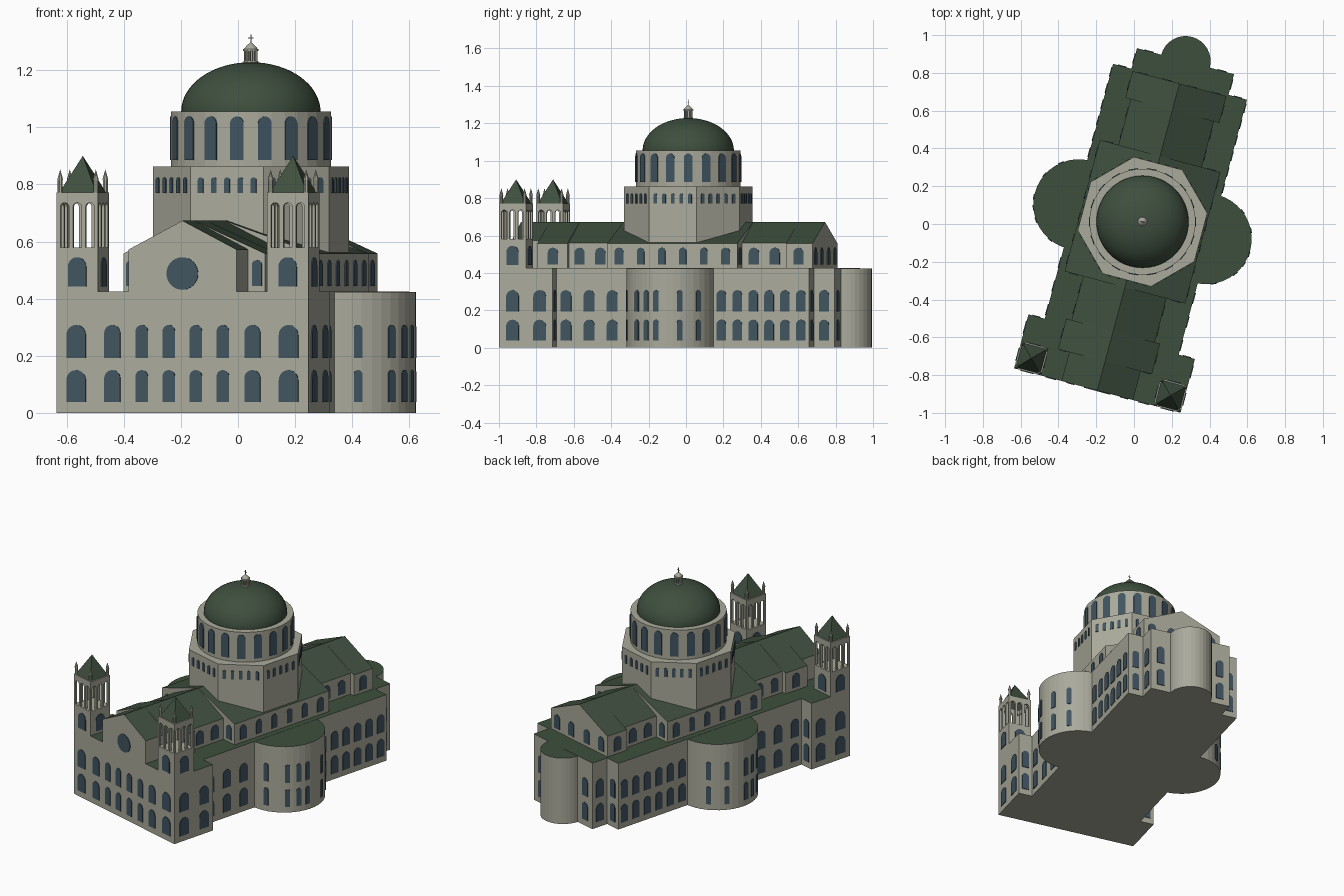
import bpy, bmesh, math
from mathutils import Matrix, Vector

if "Cube" in bpy.data.objects:
    bpy.data.objects.remove(bpy.data.objects["Cube"])

# Whole building is turned on the ground and shifted to centre
PLACE = Matrix.Translation((0.045, 0.012, 0)) @ Matrix.Rotation(math.radians(-15), 4, 'Z')


def material(name, rgb):
    m = bpy.data.materials.new(name)
    m.diffuse_color = (*rgb, 1)
    m.use_nodes = True
    m.node_tree.nodes["Principled BSDF"].inputs["Base Color"].default_value = m.diffuse_color
    return m


STONE = material("pale_stone", (0.40, 0.40, 0.33))
GREEN = material("green_roof", (0.048, 0.078, 0.048))
GLASS = material("dark_blue_glass", (0.052, 0.09, 0.118))


def finish(name, bm, mats, smooth=False):
    """Second material, if any, goes on upward faces."""
    bmesh.ops.recalc_face_normals(bm, faces=bm.faces)
    if len(mats) > 1:
        for f in bm.faces:
            f.material_index = 1 if f.normal.z > 0.5 else 0
    bm.transform(PLACE)
    me = bpy.data.meshes.new(name)
    bm.to_mesh(me)
    bm.free()
    for m in mats:
        me.materials.append(m)
    for p in me.polygons:
        p.use_smooth = smooth
    ob = bpy.data.objects.new(name, me)
    bpy.context.collection.objects.link(ob)
    return ob


def extrude(bm, pts, vec):
    face = bm.faces.new([bm.verts.new(p) for p in pts])
    res = bmesh.ops.extrude_face_region(bm, geom=[face], use_keep_orig=True)
    vs = [v for v in res["geom"] if isinstance(v, bmesh.types.BMVert)]
    bmesh.ops.translate(bm, verts=vs, vec=Vector(vec))


def ring(cx, cy, r, n, start=0.0):
    return [(cx + r * math.cos(math.radians(start) + math.tau * i / n),
             cy + r * math.sin(math.radians(start) + math.tau * i / n)) for i in range(n)]


def block(bm, pts, z0, z1):
    extrude(bm, [(x, y, z0) for x, y in pts], (0, 0, z1 - z0))


def rect(x0, x1, y0, y1):
    return [(x0, y0), (x1, y0), (x1, y1), (x0, y1)]


def cone(bm, x, y, z0, z1, r0, r1, n, turn=0.0):
    bmesh.ops.create_cone(bm, cap_ends=True, segments=n, radius1=r0, radius2=r1, depth=z1 - z0,
                          matrix=Matrix.Translation((x, y, (z0 + z1) / 2)) @ Matrix.Rotation(turn, 4, 'Z'))


def plate(bm, x, y, ang, outline, t=0.004):
    """Upright plate facing direction ang, outline given as (across, z)."""
    a = math.radians(ang)
    n, u = Vector((math.cos(a), math.sin(a), 0)), Vector((-math.sin(a), math.cos(a), 0))
    base = Vector((x, y, 0)) - n * t
    extrude(bm, [base + u * s + Vector((0, 0, z)) for s, z in outline], n * 2 * t)


def window(bm, x, y, ang, w, z0, z1):
    r = w / 2
    arc = [(r * math.cos(math.pi * i / 10), z1 - r + r * math.sin(math.pi * i / 10)) for i in range(11)]
    plate(bm, x, y, ang, [(-r, z0), (r, z0)] + arc)


FRONT, WIDE, SIDE, BACK, CHOIR, BASE = -0.925, 0.456, 0.367, 0.767, 0.266, 0.425
ROWS = ((0.038, 0.15), (0.193, 0.308))
SIDES = (1, -1)

# Ground storey
bm = bmesh.new()
half = [(WIDE, FRONT), (WIDE, -0.63), (SIDE, -0.63), (SIDE, BACK), (CHOIR, BACK), (CHOIR, 0.88)]
block(bm, half + [(-x, y) for x, y in reversed(half)], 0, BASE)
finish("ground_storey", bm, [STONE, GREEN])

# Rounded side and rear apses
for name, x, y, r, n in (("right_apse", 0.35, 0, 0.24, 40), ("left_apse", -0.35, 0, 0.24, 40),
                         ("rear_apse", 0, 0.88, 0.133, 32)):
    bm = bmesh.new()
    block(bm, ring(x, y, r, n), 0, BASE - 0.001)
    finish(name, bm, [STONE, GREEN])

# Upper storey in gabled sections
for name, w, eave, y0, y1 in (("front_gable", 0.196, 0.572, FRONT, -0.765),
                              ("front_nave_wide", 0.257, 0.558, -0.767, -0.6),
                              ("front_nave", 0.228, 0.56, -0.6, -0.36),
                              ("crossing", 0.33, 0.558, -0.36, 0.36),
                              ("rear_nave", 0.228, 0.56, 0.36, 0.61),
                              ("rear_nave_wide", 0.257, 0.558, 0.61, 0.757)):
    bm = bmesh.new()
    extrude(bm, [(-w, y0, 0.42), (w, y0, 0.42), (w, y0, eave), (0, y0, 0.673), (-w, y0, eave)], (0, y1 - y0, 0))
    finish(name, bm, [STONE, GREEN])

# Octagon, round drum and dome
bm = bmesh.new()
block(bm, ring(0, 0, 0.346, 8, 22.5), 0.42, 0.863)
finish("octagon", bm, [STONE])
bm = bmesh.new()
block(bm, ring(0, 0, 0.281, 36), 0.86, 1.055)
finish("drum", bm, [STONE])
bm = bmesh.new()
bmesh.ops.create_uvsphere(bm, u_segments=48, v_segments=32, radius=1)
bmesh.ops.bisect_plane(bm, geom=bm.verts[:] + bm.edges[:] + bm.faces[:], plane_co=(0, 0, -0.01),
                       plane_no=(0, 0, 1), clear_inner=True)
bm.transform(Matrix.Translation((0, 0, 1.055)) @ Matrix.Diagonal((0.244, 0.244, 0.173, 1)))
finish("dome", bm, [GREEN], smooth=True)

# Lantern with cross
bm = bmesh.new()
cone(bm, 0, 0, 1.215, 1.232, 0.028, 0.026, 16)
for x, y in ring(0, 0, 0.019, 8):
    cone(bm, x, y, 1.225, 1.27, 0.005, 0.005, 8)
cone(bm, 0, 0, 1.268, 1.275, 0.027, 0.027, 16)
cone(bm, 0, 0, 1.275, 1.287, 0.024, 0.014, 16)
cone(bm, 0, 0, 1.287, 1.297, 0.014, 0.002, 16)
block(bm, rect(-0.0015, 0.0015, -0.0015, 0.0015), 1.29, 1.326)
block(bm, rect(-0.01, 0.01, -0.0015, 0.0015), 1.311, 1.314)
finish("lantern", bm, [STONE])

# Twin bell towers
H = 0.0745
arcade = [(-H, 0.578), (-H, 0.77), (H, 0.77), (H, 0.578)]
for c in (0.046, 0, -0.046):
    arcade.append((c + 0.016, 0.578))
    arcade += [(c + 0.016 * math.cos(math.pi * i / 10), 0.72 + 0.016 * math.sin(math.pi * i / 10)) for i in range(11)]
    arcade.append((c - 0.016, 0.578))
for side, s in (("right", 1), ("left", -1)):
    cx, cy = s * (WIDE - H), FRONT + H
    bm = bmesh.new()
    block(bm, rect(cx - H, cx + H, cy - H, cy + H), 0.42, 0.58)
    for a in range(0, 360, 90):
        r = math.radians(a)
        plate(bm, cx + (H - 0.007) * math.cos(r), cy + (H - 0.007) * math.sin(r), a, arcade, 0.007)
    block(bm, rect(cx - H, cx + H, cy - H, cy + H), 0.764, 0.772)
    for dx in SIDES:
        for dy in SIDES:
            x, y = cx + dx * (H - 0.01), cy + dy * (H - 0.01)
            cone(bm, x, y, 0.77, 0.815, 0.009, 0.009, 8)
            cone(bm, x, y, 0.815, 0.853, 0.011, 0, 8)
    finish(side + "_tower", bm, [STONE])
    bm = bmesh.new()
    cone(bm, cx, cy, 0.772, 0.9, 0.067 * math.sqrt(2), 0, 4, math.pi / 4)
    finish(side + "_tower_roof", bm, [GREEN])

# Ground storey windows, two rows
bm = bmesh.new()
for z0, z1 in ROWS:
    for s in SIDES:
        a = 0 if s > 0 else 180
        for x, w in ((0.385, 0.07), (0.254, 0.058), (0.147, 0.045), (0.049, 0.045)):
            window(bm, s * x, FRONT, -90, w, z0, z1)
        for y in (-0.85, -0.7):
            window(bm, s * WIDE, y, a, 0.07, z0, z1)
        for y in (-0.579, -0.45, -0.322):
            window(bm, s * SIDE, y, a, 0.06, z0, z1)
        for i in range(6):
            window(bm, s * SIDE, 0.282 + 0.088 * i, a, 0.052, z0, z1)
        window(bm, s * 0.412, -0.63, 90, 0.045, z0, z1)
        window(bm, s * 0.317, BACK, 90, 0.045, z0, z1)
        window(bm, s * 0.2, 0.88, 90, 0.05, z0, z1)
        window(bm, s * CHOIR, 0.823, a, 0.055, z0, z1)
        for d in (-66, -35, -19, -5, 26, 52):
            r = math.radians(d)
            window(bm, s * (0.35 + 0.2395 * math.cos(r)), 0.2395 * math.sin(r), d if s > 0 else 180 - d, 0.03, z0, z1)
finish("ground_windows", bm, [GLASS])

# Upper storey and tower windows
bm = bmesh.new()
z0, z1 = 0.445, 0.535
for s in SIDES:
    a = 0 if s > 0 else 180
    for e in SIDES:
        window(bm, s * 0.257, e * 0.68, a, 0.056, z0, z1)
        for y in (0.54, 0.425):
            window(bm, s * 0.228, e * y, a, 0.056, z0, z1)
        for y, w in ((0.295, 0.05), (0.175, 0.04), (0.058, 0.04)):
            window(bm, s * 0.33, e * y, a, w, z0, z1)
        window(bm, s * 0.28, e * 0.36, 90 * e, 0.045, z0, z1)
    window(bm, s * 0.228, -0.767, -90, 0.036, z0, z1)
    for x in (0.2, 0.07):
        window(bm, s * x, 0.757, 90, 0.05, z0, z1)
    cx, cy = s * (WIDE - H), FRONT + H
    for d in range(0, 360, 90):
        r = math.radians(d)
        window(bm, cx + H * math.cos(r), cy + H * math.sin(r), d, 0.066, 0.442, 0.545)
finish("upper_windows", bm, [GLASS])

# Round front window
bm = bmesh.new()
plate(bm, 0, FRONT, -90, ring(0, 0.488, 0.057, 32))
finish("round_window", bm, [GLASS])

# Octagon and drum windows
bm = bmesh.new()
for k in range(8):
    r = math.radians(45 * k)
    for i in range(-2, 3):
        u, d = 0.048 * i, 0.3197
        window(bm, d * math.cos(r) - u * math.sin(r), d * math.sin(r) + u * math.cos(r), 45 * k, 0.02, 0.77, 0.825)
for k in range(18):
    r = math.radians(15 + 20 * k)
    window(bm, 0.28 * math.cos(r), 0.28 * math.sin(r), 15 + 20 * k, 0.048, 0.885, 1.038)
finish("drum_windows", bm, [GLASS])
